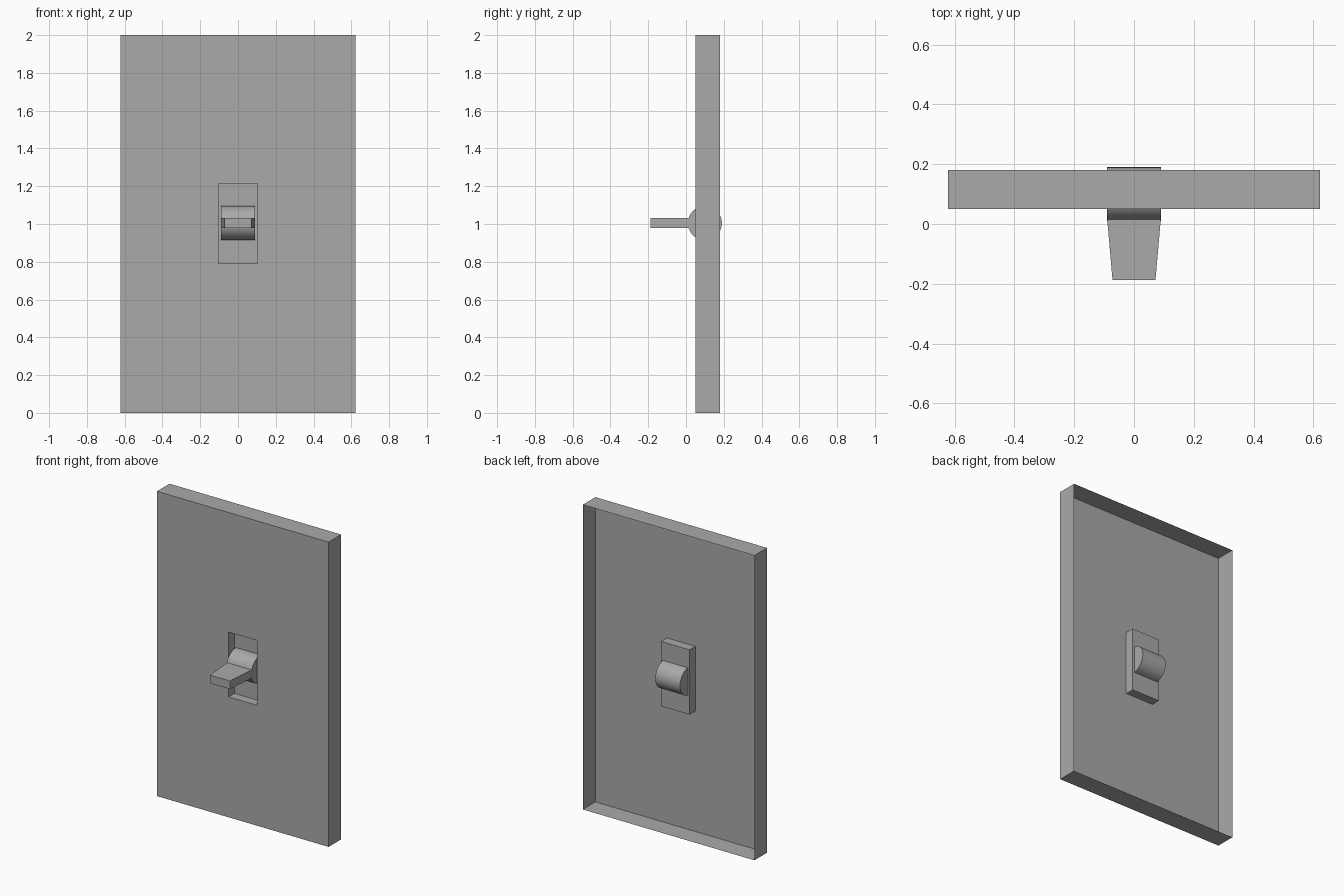
import bpy, bmesh, math
from mathutils import Matrix

cube = bpy.data.objects.get("Cube")
if cube:
    bpy.data.objects.remove(cube, do_unlink=True)

# One plain grey for every part
GREY = (0.4, 0.4, 0.4, 1)
grey = bpy.data.materials.new("plain_grey")
grey.use_nodes = True
grey.diffuse_color = GREY
grey.node_tree.nodes["Principled BSDF"].inputs["Base Color"].default_value = GREY

MID_Z = 1.005          # height of the toggle axis
AXIS_Y = 0.10          # depth of the toggle axis
RADIUS = 0.09


def add_object(name, bm):
    mesh = bpy.data.meshes.new(name)
    bm.to_mesh(mesh)
    bm.free()
    mesh.materials.append(grey)
    obj = bpy.data.objects.new(name, mesh)
    bpy.context.collection.objects.link(obj)
    return obj


def loft(name, rings, cap_start):
    """Join upright rectangles (y, half width, bottom, top); cap the last."""
    bm = bmesh.new()
    loops = [[bm.verts.new(p) for p in ((-w, y, z0), (w, y, z0), (w, y, z1), (-w, y, z1))]
             for y, w, z0, z1 in rings]
    for a, b in zip(loops, loops[1:]):
        for i in range(4):
            j = (i + 1) % 4
            bm.faces.new((a[i], a[j], b[j], b[i]))
    bm.faces.new(loops[-1])
    if cap_start:
        bm.faces.new(loops[0][::-1])
    return add_object(name, bm)


# Thin, open-backed wall plate with a recess for the toggle
loft("wall_plate", [(0.18, 0.623, 0, 2),
                    (0.05, 0.623, 0, 2),
                    (0.05, 0.103, 0.79, 1.215),
                    (0.11, 0.103, 0.79, 1.215)], False)

# Toggle barrel turning on a sideways axis
bm = bmesh.new()
bmesh.ops.create_cone(bm, cap_ends=True, segments=48, radius1=RADIUS, radius2=RADIUS,
                      depth=2 * RADIUS,
                      matrix=Matrix.Translation((0, AXIS_Y, MID_Z))
                      @ Matrix.Rotation(math.pi / 2, 4, "Y"))
barrel = add_object("toggle_barrel", bm)
bpy.ops.object.select_all(action="DESELECT")
barrel.select_set(True)
bpy.context.view_layer.objects.active = barrel
bpy.ops.object.shade_smooth_by_angle(angle=math.radians(30))

# Tapered lever, root buried in the barrel
loft("toggle_lever", [(0.02, RADIUS, MID_Z - 0.027, MID_Z + 0.027),
                      (-0.187, 0.072, MID_Z - 0.027, MID_Z + 0.027)], True)
